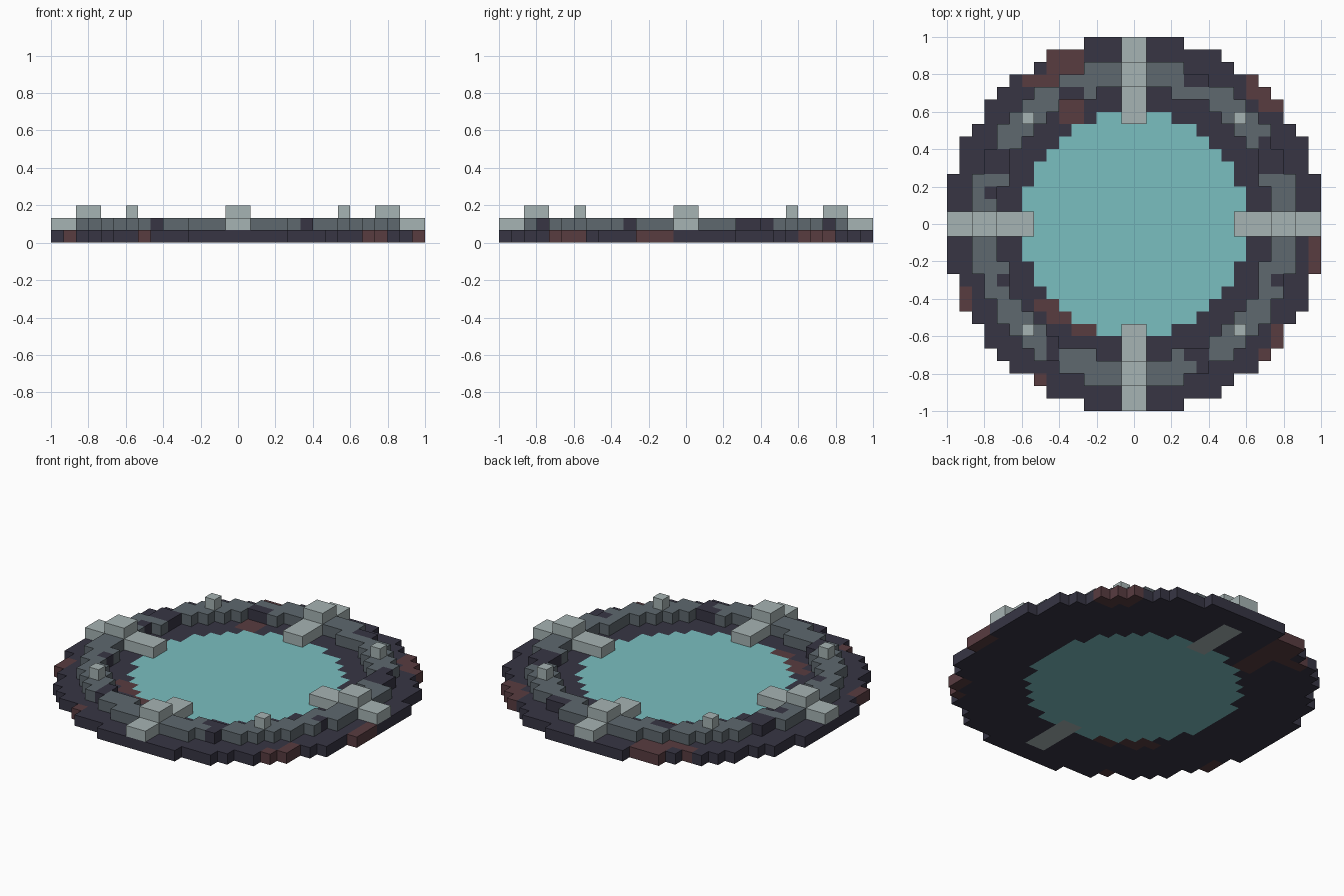
import bpy, bmesh, math

cube = bpy.data.objects.get("Cube")
if cube:
    bpy.data.objects.remove(cube, do_unlink=True)

CELL = 1 / 15          # the model is 30 cells across
COLOURS = {"dark_stone": (55, 53, 68), "grey_stone": (94, 104, 110),
           "pale_stone": (166, 179, 179), "water_teal": (122, 191, 192),
           "rust_stone": (88, 60, 64)}
NAMES = list(COLOURS)
DARK, GREY, PALE, TEAL, RUST = range(5)


def linear(v):
    v /= 255
    return v / 12.92 if v <= 0.04045 else ((v + 0.055) / 1.055) ** 2.4


def make_material(name, rgb):
    mat = bpy.data.materials.new(name)
    mat.use_nodes = True
    colour = [linear(v) for v in rgb] + [1]
    mat.diffuse_color = colour
    bsdf = mat.node_tree.nodes["Principled BSDF"]
    bsdf.inputs["Base Color"].default_value = colour
    bsdf.inputs["Roughness"].default_value = 0.9
    return mat


MATERIALS = [make_material(n, c) for n, c in COLOURS.items()]


def block_part(name, cells, colour_of):
    """Skin a set of (i, j, layer) cells, one quad per exposed side."""
    bm = bmesh.new()
    verts = {}

    def vert(p):
        if p not in verts:
            verts[p] = bm.verts.new([c * CELL for c in p])
        return verts[p]

    used = []
    for cell in sorted(cells):
        for axis in range(3):
            for side in (0, 1):
                near = list(cell)
                near[axis] += 2 * side - 1
                if tuple(near) in cells:
                    continue
                ring = []
                for a, b in ((0, 0), (1, 0), (1, 1), (0, 1)):
                    p = list(cell)
                    p[axis] += side
                    p[(axis + 1) % 3] += a
                    p[(axis + 2) % 3] += b
                    ring.append(vert(tuple(p)))
                face = bm.faces.new(ring if side else ring[::-1])
                colour = colour_of(cell)
                if colour not in used:
                    used.append(colour)
                face.material_index = used.index(colour)
    mesh = bpy.data.meshes.new(name)
    bm.to_mesh(mesh)
    bm.free()
    for colour in used:
        mesh.materials.append(MATERIALS[colour])
    obj = bpy.data.objects.new(name, mesh)
    bpy.context.collection.objects.link(obj)


def box(i0, i1, j0, j1, k0=0, k1=1):
    return {(i, j, k) for i in range(i0, i1) for j in range(j0, j1) for k in range(k0, k1)}


def annulus(inner, outer, layer):
    return {(i, j, layer) for i in range(-15, 15) for j in range(-15, 15)
            if inner < math.hypot(i + 0.5, j + 0.5) <= outer}


# Round base with rust patches and two pale footings
footings = box(-1, 1, 8, 13) | box(-1, 1, -13, -8)
rust = set()
for area in ((-6, -4, 8, 14), (-7, -6, 11, 14), (-9, -7, 11, 12),
             (9, 10, 10, 12), (10, 11, 9, 11), (11, 12, 9, 10),
             (14, 15, -4, -1), (11, 12, -10, -8), (10, 11, -11, -10),
             (-14, -13, -7, -5), (-8, -7, -13, -12),
             (-8, -6, -7, -6), (-7, -5, -8, -7), (-5, -3, -9, -8)):
    rust |= box(*area)
base = annulus(9, 15, 0) | footings
block_part("base_ring", base,
           lambda c: PALE if c in footings else RUST if c in rust else DARK)

# Pool of water filling the middle
block_part("water_pool", annulus(0, 9, 0) - footings, lambda c: TEAL)

# Four pale crossings, each with a raised block over the wall
crossings = {
    "back": box(-1, 1, 8, 15, 1, 2) | box(-1, 1, 11, 13, 2, 3),
    "front": box(-1, 1, -15, -8, 1, 2) | box(-1, 1, -13, -11, 2, 3),
    "left": box(8, 15, -1, 1, 1, 2) | box(11, 13, -1, 1, 2, 3),
    "right": box(-15, -8, -1, 1, 1, 2) | box(-13, -11, -1, 1, 2, 3),
}
for side, cells in crossings.items():
    block_part(side + "_crossing", cells, lambda c: PALE)

# Raised wall with worn dark stones
worn = set()
for area in ((4, 6, 11, 12), (-6, -4, 10, 11), (10, 12, 4, 6), (10, 11, 6, 7),
             (-12, -10, 4, 6), (-12, -11, 2, 3), (-11, -10, -5, -4),
             (-7, -6, -11, -9), (4, 6, -11, -10), (5, 6, -12, -11), (11, 12, -5, -4)):
    worn |= box(*area, 1, 2)
wall = annulus(11, 13, 1) - set().union(*crossings.values())
block_part("wall_ring", wall, lambda c: DARK if c in worn else GREY)

# Small posts on the diagonals of the wall
for y_name, j in (("front", -9), ("back", 8)):
    for x_name, i in (("right", -9), ("left", 8)):
        block_part(f"{y_name}_{x_name}_post", {(i, j, 2)}, lambda c: PALE)
